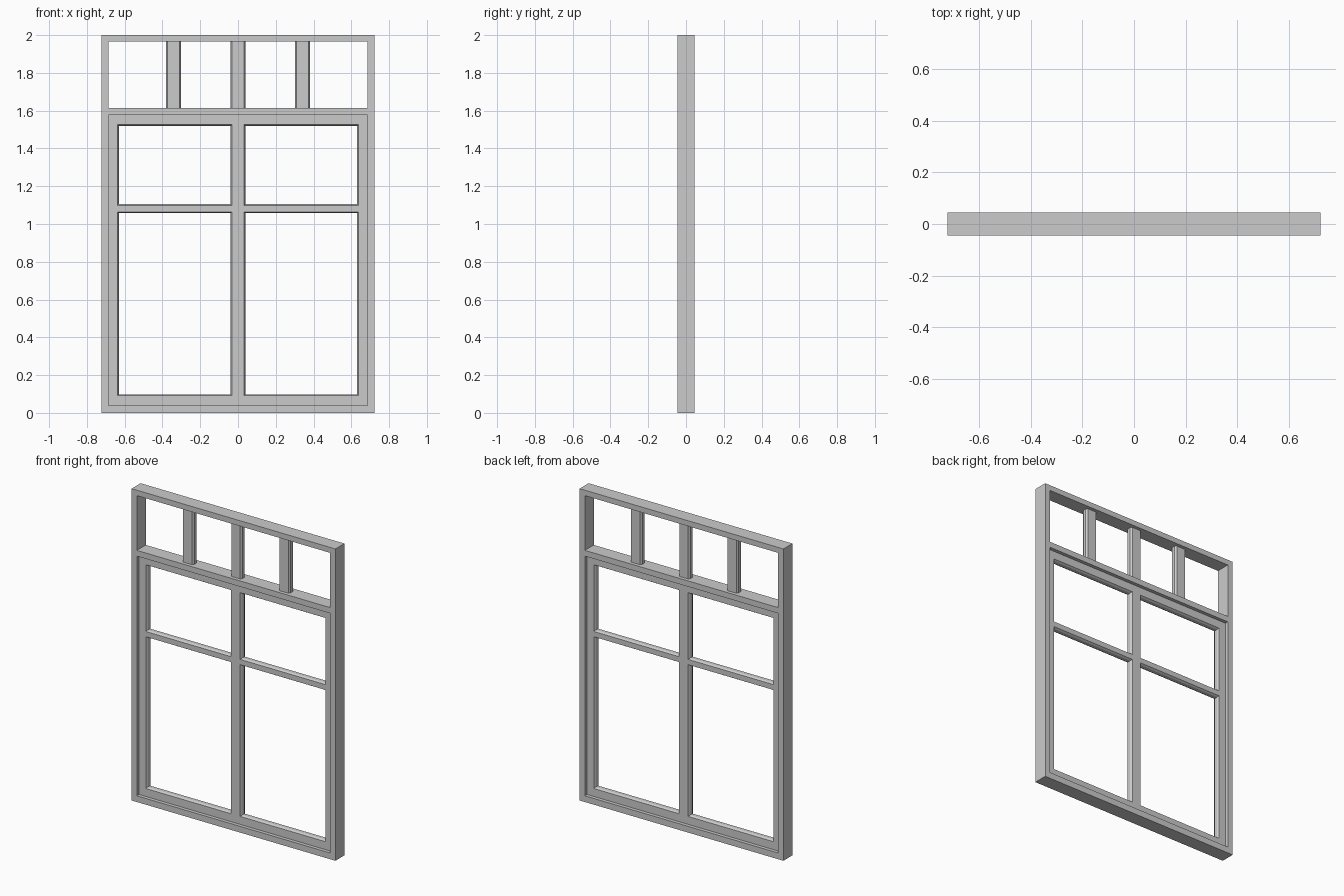
import bpy, bmesh

if "Cube" in bpy.data.objects:
    bpy.data.objects.remove(bpy.data.objects["Cube"])


def finish(name, bm):
    bmesh.ops.remove_doubles(bm, verts=bm.verts, dist=1e-5)
    bmesh.ops.recalc_face_normals(bm, faces=bm.faces)
    mesh = bpy.data.meshes.new(name)
    bm.to_mesh(mesh)
    bm.free()
    ob = bpy.data.objects.new(name, mesh)
    bpy.context.collection.objects.link(ob)
    return ob


def rect(x0, x1, z0, z1, y):
    return [(x0, y, z0), (x1, y, z0), (x1, y, z1), (x0, y, z1)]


def lattice(name, xs, zs, holes, half, chamfer=0.0, drop=0.0):
    """Flat grid with open cells; symmetric front to back, chamfered hole edges."""
    bm = bmesh.new()

    def walls(rings):
        for a, b in zip(rings, rings[1:]):
            for i in range(4):
                j = (i + 1) % 4
                bm.faces.new([bm.verts.new(p) for p in (a[i], a[j], b[j], b[i])])

    for s in (-1, 1):
        for i in range(len(xs) - 1):
            for k in range(len(zs) - 1):
                x0, x1, z0, z1 = xs[i], xs[i + 1], zs[k], zs[k + 1]
                if (i, k) not in holes:
                    bm.faces.new([bm.verts.new(p) for p in rect(x0, x1, z0, z1, s * half)])
    for i, k in holes:
        x0, x1, z0, z1 = xs[i], xs[i + 1], zs[k], zs[k + 1]
        c = chamfer
        inner = (x0 + c, x1 - c, z0 + c, z1 - c)
        if c:
            walls([rect(x0, x1, z0, z1, -half), rect(*inner, drop - half),
                   rect(*inner, half - drop), rect(x0, x1, z0, z1, half)])
        else:
            walls([rect(x0, x1, z0, z1, y) for y in (-half, half)])
    walls([rect(xs[0], xs[-1], zs[0], zs[-1], y) for y in (-half, half)])
    finish(name, bm)


# Outer frame with transom rail
lattice("outer_frame", [-0.723, -0.686, 0.686, 0.723],
        [0, 0.04, 1.577, 1.614, 1.965, 2.0], [(1, 1), (1, 3)], 0.0455)

# Recessed sash with four chamfered openings
lattice("window_sash", [-0.686, -0.638, -0.032, 0.032, 0.638, 0.686],
        [0.04, 0.091, 1.064, 1.098, 1.526, 1.577],
        [(1, 1), (3, 1), (1, 3), (3, 3)], 0.023, 0.007, 0.012)

# Three chamfered upright bars in the top light
for n, cx in enumerate((-0.342, 0, 0.342)):
    w, f, h, e = 0.04, 0.031, 0.023, 0.011
    prof = [(-f, -h), (f, -h), (w, -e), (w, e), (f, h), (-f, h), (-w, e), (-w, -e)]
    bm = bmesh.new()
    base = bm.faces.new([bm.verts.new((cx + x, y, 1.614)) for x, y in prof])
    out = bmesh.ops.extrude_face_region(bm, geom=[base], use_keep_orig=True)
    bmesh.ops.translate(bm, vec=(0, 0, 0.351),
                        verts=[v for v in out["geom"] if isinstance(v, bmesh.types.BMVert)])
    finish(f"top_bar_{n + 1}", bm)
